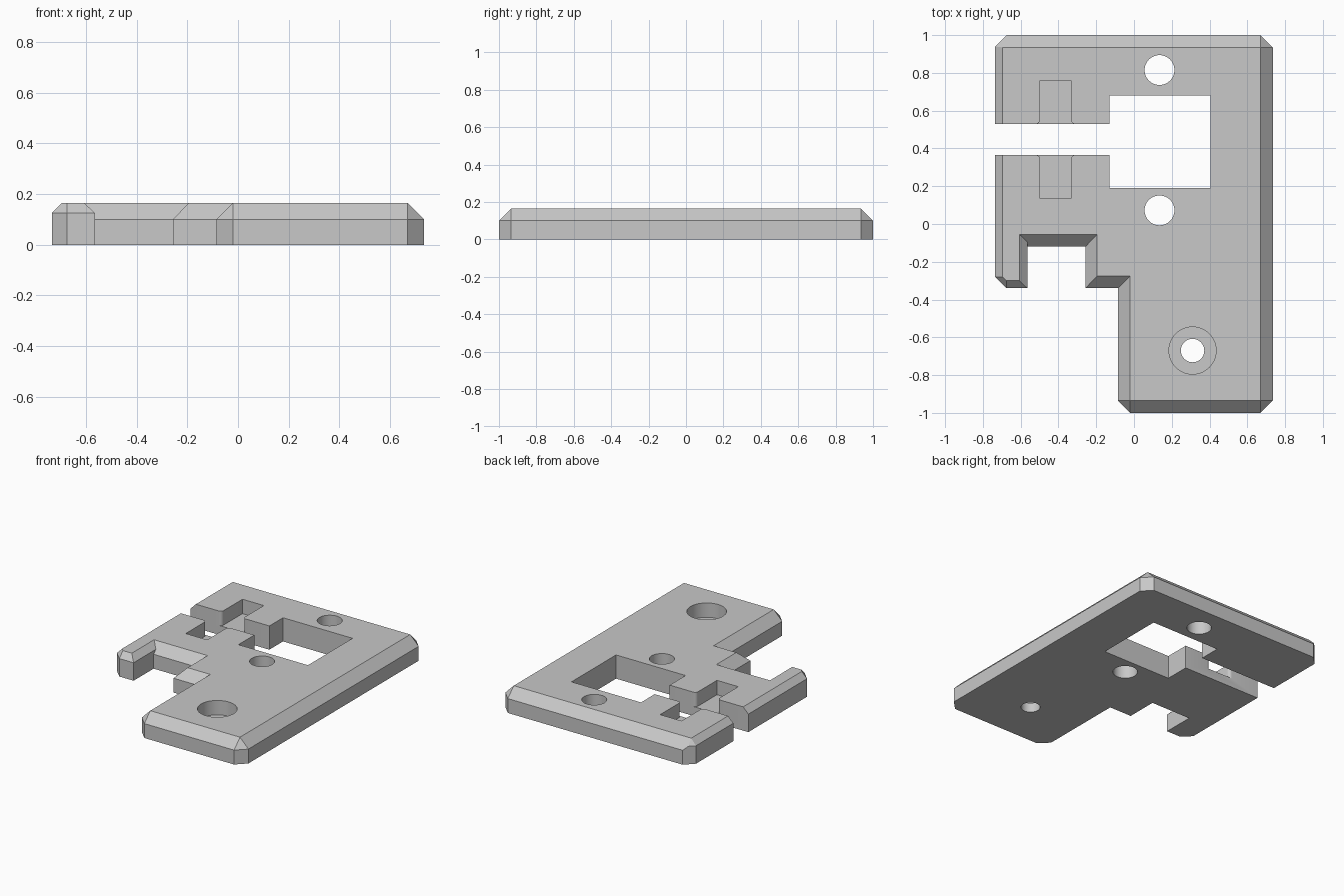
import bpy, bmesh, math

if "Cube" in bpy.data.objects:
    bpy.data.objects.remove(bpy.data.objects["Cube"], do_unlink=True)

TOP = 0.165      # plate thickness
DEEP = 0.10      # rim height under the wide chamfers
SHALLOW = 0.125  # rim height under the narrow chamfers
POCKET = 0.065   # floor of pockets and counterbore

grey = bpy.data.materials.new("light grey")
grey.use_nodes = True
grey.diffuse_color = (0.58, 0.58, 0.58, 1)
grey.node_tree.nodes["Principled BSDF"].inputs["Base Color"].default_value = grey.diffuse_color


def new_object(name, bm):
    bmesh.ops.recalc_face_normals(bm, faces=bm.faces)
    mesh = bpy.data.meshes.new(name)
    bm.to_mesh(mesh)
    bm.free()
    mesh.materials.append(grey)
    ob = bpy.data.objects.new(name, mesh)
    bpy.context.collection.objects.link(ob)
    return ob


def station(x, y, rim=TOP, tx=None, ty=None, ry=None):
    """One column of the outline: foot, rim and top points."""
    return ((x, y, 0),
            (x, y if ry is None else ry, rim),
            (x if tx is None else tx, y if ty is None else ty, TOP))


def lofted_plate(name, stations):
    bm = bmesh.new()
    rings = [[bm.verts.new(s[k]) for s in stations] for k in range(3)]
    n = len(stations)
    for low, high in zip(rings, rings[1:]):
        for i in range(n):
            j = (i + 1) % n
            bm.faces.new((low[i], low[j], high[j], high[i]))
    bm.faces.new(rings[0])
    bm.faces.new(rings[2])
    bmesh.ops.remove_doubles(bm, verts=bm.verts, dist=0.0005)
    return new_object(name, bm)


def prism(name, points, z0, z1):
    bm = bmesh.new()
    face = bm.faces.new([bm.verts.new((x, y, z0)) for x, y in points])
    ext = bmesh.ops.extrude_face_region(bm, geom=[face])
    verts = [v for v in ext["geom"] if isinstance(v, bmesh.types.BMVert)]
    bmesh.ops.translate(bm, verts=verts, vec=(0, 0, z1 - z0))
    return new_object(name, bm)


def cylinder(name, x, y, r, z0, z1, n=48):
    ring = [(x + r * math.cos(math.tau * i / n), y + r * math.sin(math.tau * i / n))
            for i in range(n)]
    return prism(name, ring, z0, z1)


# Plate outline with chamfered rim, the side slot and the window
plate = lofted_plate("mounting_plate", [
    # front edge and right-hand long edge
    station(-0.02, -1, DEEP, -0.02, -0.935),
    station(0.67, -1, DEEP, 0.67, -0.935),
    station(0.735, -0.935, DEEP, 0.67, -0.935),
    station(0.735, 0.935, DEEP, 0.67, 0.935),
    # back edge
    station(0.67, 1, DEEP, 0.67, 0.935),
    station(-0.675, 1, DEEP, -0.695, 0.935),
    station(-0.70, 0.975, SHALLOW, -0.695, 0.935),
    station(-0.735, 0.94, SHALLOW, -0.695, 0.935),
    # slot and window
    station(-0.735, 0.53, SHALLOW, -0.695),
    station(-0.13, 0.53),
    station(-0.13, 0.68),
    station(0.405, 0.68),
    station(0.405, 0.19),
    station(-0.13, 0.19),
    station(-0.13, 0.365),
    station(-0.735, 0.365, SHALLOW, -0.695),
    # prong
    station(-0.735, -0.28, SHALLOW, -0.695),
    station(-0.675, -0.34, SHALLOW, -0.675, -0.30),
    station(-0.565, -0.34, SHALLOW, -0.607, -0.30),
    # notch
    station(-0.565, -0.12, SHALLOW, -0.607, -0.055, ry=-0.095),
    station(-0.565, -0.12, DEEP, -0.607, -0.055),
    station(-0.257, -0.12, DEEP, -0.195, -0.055),
    # step down to the narrow end
    station(-0.257, -0.34, DEEP, -0.195, -0.275),
    station(-0.085, -0.34, DEEP, -0.02, -0.275),
    station(-0.085, -0.935, DEEP, -0.02, -0.935),
])

# Pocket pair across the slot, flaring at the slot walls
cx, cy, half_w, half_l, half_slot, r = -0.415, 0.4475, 0.082, 0.312, 0.0825, 0.022
quarter = [(half_w, half_l)]
for i in range(7):
    a = math.pi / 2 * i / 6
    quarter.append((half_w + r * (1 - math.cos(a)), half_slot + r * (1 - math.sin(a))))
right = quarter + [(x, -y) for x, y in reversed(quarter)]
outline = right + [(-x, y) for x, y in reversed(right)]
pocket = prism("pocket_cutter", [(cx + x, cy + y) for x, y in outline], POCKET, 0.3)

# Round holes and counterbore
cutters = [
    pocket,
    cylinder("back_hole_cutter", 0.135, 0.815, 0.079, -0.1, 0.3),
    cylinder("middle_hole_cutter", 0.135, 0.072, 0.079, -0.1, 0.3),
    cylinder("screw_hole_cutter", 0.31, -0.67, 0.062, -0.1, 0.3),
    cylinder("counterbore_cutter", 0.31, -0.67, 0.125, POCKET, 0.3),
]

bpy.ops.object.select_all(action="DESELECT")
bpy.context.view_layer.objects.active = plate
plate.select_set(True)
for cutter in cutters:
    cutter.hide_render = True
    mod = plate.modifiers.new(cutter.name, "BOOLEAN")
    mod.operation = "DIFFERENCE"
    mod.solver = "EXACT"
    mod.object = cutter
    bpy.ops.object.modifier_apply(modifier=mod.name)
    bpy.data.objects.remove(cutter, do_unlink=True)

bpy.ops.object.shade_smooth_by_angle(angle=math.radians(20))
